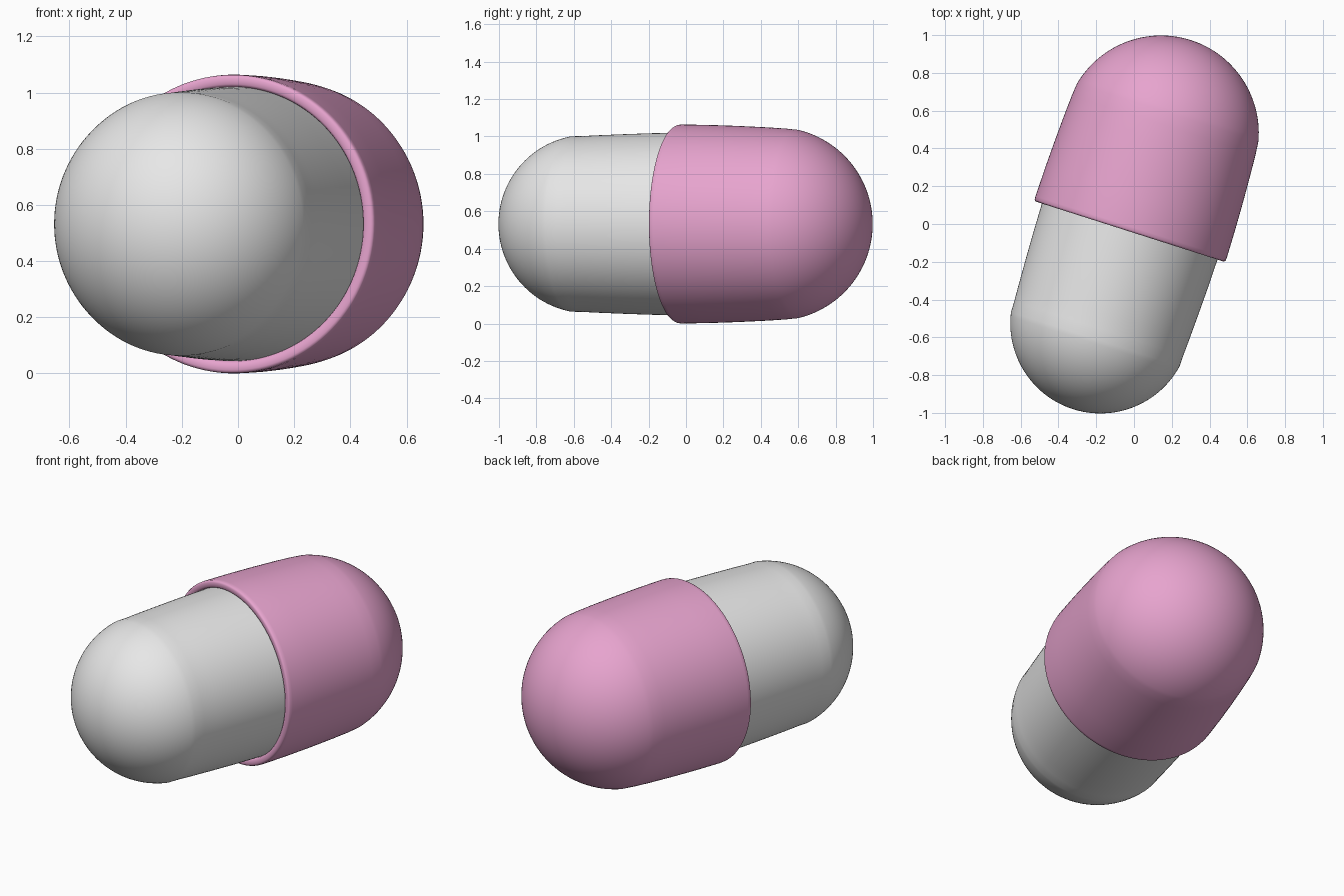
import bpy, bmesh, math
from mathutils import Matrix, Vector

if "Cube" in bpy.data.objects:
    bpy.data.objects.remove(bpy.data.objects["Cube"])

TILT = math.radians(-17.7)   # capsule axis turned away from +y
CENTRE = Vector((-0.01, 0.0, 0.532))
SEGMENTS = 128


def material(name, rgb):
    m = bpy.data.materials.new(name)
    m.diffuse_color = (*rgb, 1)
    m.use_nodes = True
    m.node_tree.nodes["Principled BSDF"].inputs["Base Color"].default_value = m.diffuse_color
    return m


def dome(centre, radius, start, steps=28):
    """Arc of (axis position, radius) from ring `start` to the tip on the axis."""
    a0 = math.acos((start - centre) / radius)
    return [(centre + radius * math.cos(a0 * (1 - i / steps)),
             radius * math.sin(a0 * (1 - i / steps))) for i in range(steps + 1)]


def lathe(name, profile, mat, flip=1):
    """Spin an (axis position, radius) profile round the capsule axis."""
    bm = bmesh.new()
    verts = [bm.verts.new((r, flip * s, 0)) for s, r in profile]
    edges = [bm.edges.new(p) for p in zip(verts, verts[1:])]
    bmesh.ops.spin(bm, geom=verts + edges, cent=(0, 0, 0), axis=(0, 1, 0),
                   angle=math.tau, steps=SEGMENTS, use_merge=False)
    bmesh.ops.remove_doubles(bm, verts=bm.verts, dist=1e-5)
    bmesh.ops.recalc_face_normals(bm, faces=bm.faces)
    bm.transform(Matrix.Translation(CENTRE) @ Matrix.Rotation(TILT, 4, 'Z'))
    me = bpy.data.meshes.new(name)
    bm.to_mesh(me)
    bm.free()
    me.materials.append(mat)
    ob = bpy.data.objects.new(name, me)
    bpy.context.collection.objects.link(ob)
    bpy.ops.object.select_all(action='DESELECT')
    ob.select_set(True)
    bpy.context.view_layer.objects.active = ob
    bpy.ops.object.shade_smooth_by_angle(angle=math.radians(40))


pink = material("pink", (0.80, 0.37, 0.62))
white = material("off white", (0.80, 0.80, 0.80))

# Wider cap: rounded lip, slight taper, round end
lip = [(-0.025, 0.487), (-0.036, 0.491), (-0.041, 0.498), (-0.042, 0.510),
       (-0.042, 0.520), (-0.039, 0.527), (-0.032, 0.531), (-0.015, 0.532)]
taper = [(0.15, 0.529), (0.30, 0.524), (0.45, 0.517), (0.55, 0.511)]
lathe("cap", lip + taper + dome(0.505, 0.517, 0.62), pink)

# Narrower body: slides into the cap
body = [(0.0, 0.489), (0.04, 0.488), (0.20, 0.485), (0.35, 0.480), (0.50, 0.474), (0.58, 0.470)]
lathe("body", body + dome(0.552, 0.477, 0.64), white, flip=-1)
